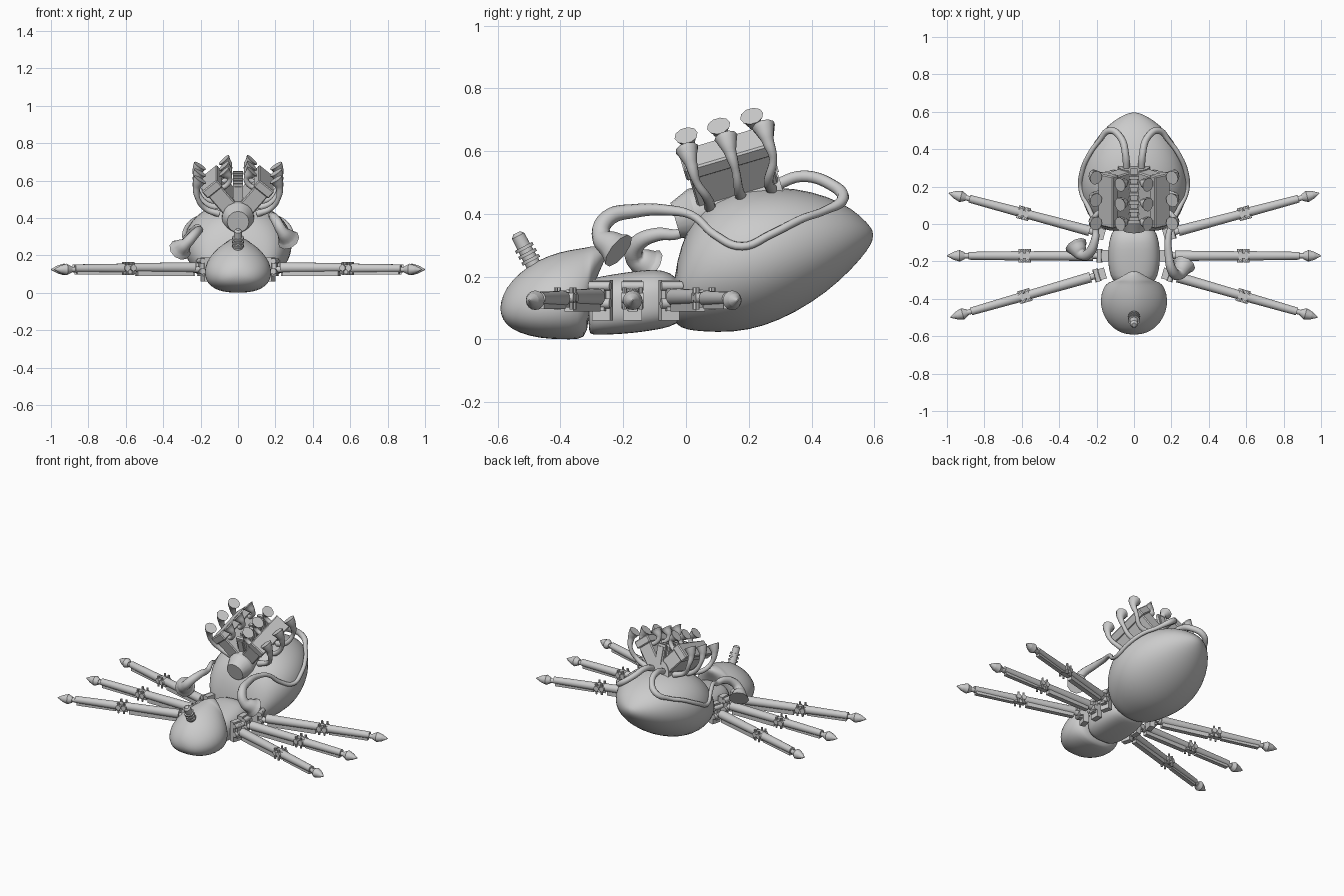
import bpy, bmesh
from math import radians, sin, cos, pi
from mathutils import Matrix, Vector

cube = bpy.data.objects.get("Cube")
if cube:
    bpy.data.objects.remove(cube, do_unlink=True)

grey = bpy.data.materials.new("plain grey")
grey.use_nodes = True
grey.diffuse_color = (0.6, 0.6, 0.6, 1)
grey.node_tree.nodes["Principled BSDF"].inputs["Base Color"].default_value = (0.6, 0.6, 0.6, 1)


def add_object(name, mesh, matrix=Matrix()):
    ob = bpy.data.objects.new(name, mesh)
    bpy.context.collection.objects.link(ob)
    ob.matrix_world = matrix
    return ob


def to_mesh(name, bm, angle=35):
    bmesh.ops.recalc_face_normals(bm, faces=bm.faces)
    me = bpy.data.meshes.new(name)
    bm.to_mesh(me)
    bm.free()
    finish(me, angle)
    return me


def finish(me, angle):
    me.materials.clear()
    me.materials.append(grey)
    for p in me.polygons:
        p.use_smooth = True
    me.set_sharp_from_angle(angle=radians(angle))


def box(bm, centre, size, tilt=0):
    m = Matrix.Translation(centre) @ Matrix.Rotation(tilt, 4, 'Y') @ Matrix.Diagonal((*size, 1))
    bmesh.ops.create_cube(bm, size=1, matrix=m)


def rod(bm, a, b, r1, r2=None, sides=16):
    a, b = Vector(a), Vector(b)
    turn = (b - a).to_track_quat('Z', 'Y').to_matrix().to_4x4()
    bmesh.ops.create_cone(bm, cap_ends=True, segments=sides, radius1=r1,
                          radius2=r1 if r2 is None else r2, depth=(b - a).length,
                          matrix=Matrix.Translation((a + b) / 2) @ turn)


def loft(name, rows, mid, upper, lower, sides=28):
    """Body shell from sections (y, bottom, top, half width)."""
    bm = bmesh.new()
    rings = []
    for y, z0, z1, w in rows:
        zc, ring = z0 + (z1 - z0) * mid, []
        for i in range(sides):
            c, s = cos(2 * pi * i / sides), sin(2 * pi * i / sides)
            p, h = (upper, z1 - zc) if s >= 0 else (lower, zc - z0)
            k = (abs(c) ** p + abs(s) ** p) ** (-1 / p)
            ring.append(bm.verts.new((w * c * k, y, zc + h * s * k)))
        rings.append(ring)
    for r, q in zip(rings, rings[1:]):
        for i in range(sides):
            j = (i + 1) % sides
            bm.faces.new((r[i], r[j], q[j], q[i]))
    bm.faces.new(rings[0])
    bm.faces.new(rings[-1])
    ob = add_object(name, to_mesh(name, bm, 80))
    ob.modifiers.new("smooth", 'SUBSURF').levels = 1
    return ob


def tube(name, points, radii, matrix=Matrix()):
    cu = bpy.data.curves.new(name, 'CURVE')
    cu.dimensions = '3D'
    cu.bevel_depth, cu.bevel_resolution, cu.resolution_u = 1, 3, 6
    cu.use_fill_caps = True
    sp = cu.splines.new('BEZIER')
    sp.bezier_points.add(len(points) - 1)
    for bp, co, r in zip(sp.bezier_points, points, radii):
        bp.co, bp.radius = co, r
        bp.handle_left_type = bp.handle_right_type = 'AUTO'
    helper = bpy.data.objects.new(name + " path", cu)
    bpy.context.collection.objects.link(helper)
    deps = bpy.context.evaluated_depsgraph_get()
    me = bpy.data.meshes.new_from_object(helper.evaluated_get(deps))
    bpy.data.objects.remove(helper, do_unlink=True)
    finish(me, 50)
    return add_object(name, me, matrix)


# Body: head with a pointed hood, thorax, large tilted abdomen
loft("head", [(-.592, .085, .115, .03), (-.575, .045, .165, .09), (-.53, .02, .215, .14),
              (-.47, .004, .257, .173), (-.4, 0, .282, .182), (-.34, 0, .292, .165),
              (-.312, .012, .296, .14), (-.305, .14, .298, .11), (-.28, .21, .298, .065),
              (-.25, .27, .295, .015)], .43, 1.7, 2.6)
loft("thorax", [(-.312, .02, .185, .1), (-.3, .015, .195, .115), (-.25, .015, .205, .135),
                (-.17, .02, .217, .14), (-.1, .03, .225, .135), (-.05, .04, .215, .12),
                (-.01, .06, .18, .1)], .5, 2.6, 3.2)
loft("abdomen", [(-.04, .07, .16, .1), (-.03, .045, .25, .165), (0, .03, .345, .21),
                 (.05, .024, .42, .25), (.15, .02, .474, .288), (.25, .04, .487, .292),
                 (.35, .085, .483, .265), (.45, .15, .458, .21), (.53, .225, .418, .14),
                 (.58, .285, .37, .065), (.597, .32, .345, .015)], .5, 2.15, 2)

# Ribbed stub on the head
bm = bmesh.new()
base, top = Vector((0, -.485, .235)), Vector((0, -.535, .33))
rod(bm, base, top, .024, .022)
for t in (.15, .35, .55):
    rod(bm, base.lerp(top, t), base.lerp(top, t + .1), .031)
rod(bm, top, top.lerp(base, -.1), .022, .012)
add_object("head_stub", to_mesh("head_stub", bm))

# Leg, pointing along +x and shared by all six
bm = bmesh.new()
box(bm, (.005, 0, 0), (.035, .06, .13))
box(bm, (.03, 0, .01), (.03, .035, .09))
rod(bm, (.035, -.035, .045), (.035, .035, .045), .014)
rod(bm, (.035, -.035, -.01), (.035, .035, -.01), .016)
rod(bm, (.03, 0, 0), (.08, 0, 0), .017)
rod(bm, (.07, 0, .01), (.41, 0, .01), .028, .024)
box(bm, (.235, 0, -.018), (.31, .03, .036))
box(bm, (.435, 0, .002), (.07, .03, .05))
for x in (.418, .452):
    rod(bm, (x, -.035, .008), (x, .035, .008), .016)
    for y in (-.026, .026):
        rod(bm, (x, y, -.03), (x, y, .04), .007, sides=8)
rod(bm, (.46, 0, .006), (.735, 0, .006), .025, .021)
box(bm, (.6, 0, -.014), (.25, .026, .028))
rod(bm, (.73, 0, 0), (.765, 0, 0), .014)
rod(bm, (.755, 0, 0), (.782, 0, 0), .018, .031)
rod(bm, (.782, 0, 0), (.815, 0, 0), .031, .021)
rod(bm, (.815, 0, 0), (.85, 0, 0), .021, .002)
leg = to_mesh("leg", bm)
for place, x, y, a in (("front", .165, -.265, -16), ("middle", .15, -.17, 0), ("rear", .17, -.055, 15)):
    for side, s in (("left", 1), ("right", -1)):
        angle = radians(a if s > 0 else 180 - a)
        add_object(f"{place}_{side}_leg", leg,
                   Matrix.Translation((s * x, y, .125)) @ Matrix.Rotation(angle, 4, 'Z'))

# Engine on the back: tilted frame, crankcase, two banks in a V
frame = Matrix.Translation((0, .17, .45)) @ Matrix.Rotation(radians(16.5), 4, 'X')
bm = bmesh.new()
rod(bm, (0, .14, -.01), (0, -.15, -.01), .085, sides=20)
rod(bm, (0, -.15, -.01), (0, -.215, -.01), .085, .058, sides=20)
add_object("crankcase", to_mesh("crankcase", bm), frame)
lean = radians(40)
for side, s in (("left", 1), ("right", -1)):
    bm = bmesh.new()
    for t, size in ((.1, (.09, .27, .2)), (.215, (.105, .29, .05))):
        box(bm, (s * sin(lean) * t, 0, cos(lean) * t - .015), size, s * lean)
    bmesh.ops.bevel(bm, geom=bm.edges[:], offset=.006, segments=1, affect='EDGES')
    add_object(f"{side}_cylinder_bank", to_mesh("bank", bm, 30), frame)
    # Flared inner intakes and outer exhaust stacks
    for i, (yi, yo) in enumerate(((-.106, -.116), (.002, .014), (.112, .139))):
        tube(f"{side}_intake_{i + 1}",
             [(s * x, yi, z) for x, z in ((.11, .14), (.058, .165), (.045, .2), (.068, .232), (.075, .24))],
             (.014, .014, .015, .031, .038), frame)
        low = yo * .8 - .005
        tube(f"{side}_stack_{i + 1}",
             [(s * x, y, z) for x, y, z in ((.1, low, .0), (.175, low, .03), (.215, yo, .09),
                                            (.222, yo, .15), (.208, yo, .19), (.203, yo, .198))],
             (.019, .015, .013, .02, .034, .038), frame)

# Ribbed spine between the banks
bm = bmesh.new()
box(bm, (0, .015, .1), (.036, .26, .11))
for i in range(6):
    box(bm, (0, -.1 + i * .046, .11), (.055, .018, .12))
add_object("engine_spine", to_mesh("engine_spine", bm), frame)

# Hoses running round the abdomen to forward horns
hose = [(.04, .28, .49), (.045, .37, .52), (.07, .46, .495), (.13, .5, .45), (.19, .44, .41),
        (.24, .37, .385), (.28, .27, .335), (.283, .18, .297), (.245, .09, .335)]
ends = {1: [(.21, .02, .395), (.185, -.06, .412), (.185, -.16, .41), (.205, -.25, .385),
            (.235, -.27, .33), (.262, -.23, .295), (.27, -.215, .283)],
        -1: [(.215, .02, .355), (.205, -.03, .335), (.21, -.09, .335), (.24, -.155, .305),
             (.275, -.165, .265), (.302, -.13, .24), (.31, -.115, .23)]}
for side, s in (("left", 1), ("right", -1)):
    tube(f"{side}_exhaust_hose", [(s * x, y, z) for x, y, z in hose + ends[s]],
         [.019] * 4 + [.013] * 6 + [.017, .022, .027, .03, .05, .062])
